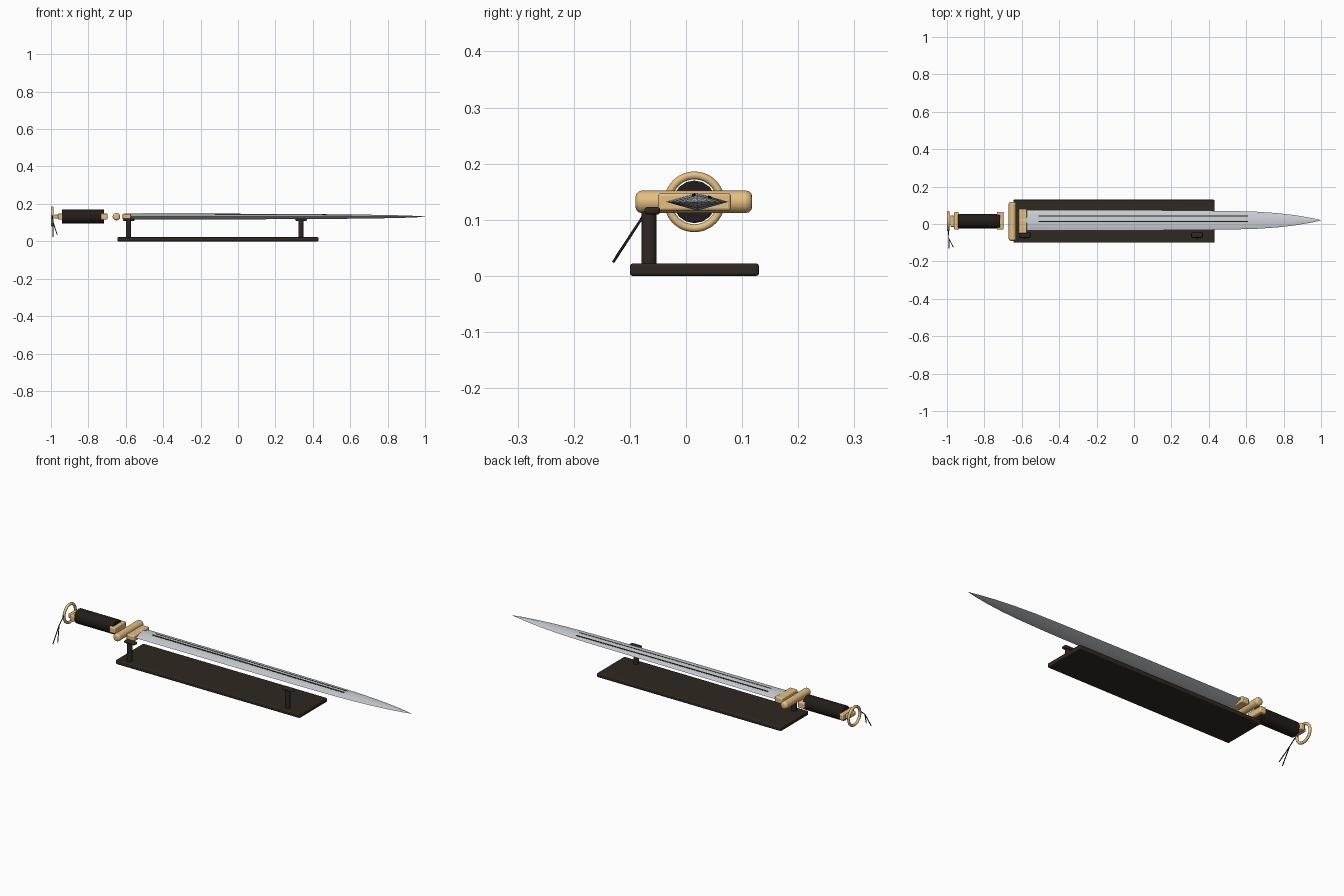
import bpy, bmesh, math
from mathutils import Vector

if "Cube" in bpy.data.objects:
    bpy.data.objects.remove(bpy.data.objects["Cube"])

CY, CZ = 0.015, 0.132  # sword axis


def material(name, rgb):
    m = bpy.data.materials.new(name)
    m.diffuse_color = (*rgb, 1)
    m.use_nodes = True
    m.node_tree.nodes["Principled BSDF"].inputs["Base Color"].default_value = m.diffuse_color
    return m


WOOD = material("dark_wood", (0.028, 0.021, 0.014))
BLACK = material("black_wrap", (0.016, 0.012, 0.009))
GOLD = material("gold", (0.78, 0.52, 0.22))
STEEL = material("steel", (0.62, 0.65, 0.68))


def finish(ob, name, mat, bevel=0, segments=3):
    ob.name = name
    ob.data.materials.append(mat)
    bpy.context.view_layer.objects.active = ob
    ob.select_set(True)
    if bevel:
        mod = ob.modifiers.new("bevel", 'BEVEL')
        mod.width, mod.segments = bevel, segments
        mod.limit_method, mod.angle_limit = 'ANGLE', math.radians(40)
    if ob.type == 'MESH':
        bpy.ops.object.shade_smooth_by_angle(angle=math.radians(35))
    ob.select_set(False)
    return ob


def box(name, x, y, z, mat, bevel=0.004):
    bpy.ops.mesh.primitive_cube_add(size=1, location=[sum(r) / 2 for r in (x, y, z)])
    ob = bpy.context.object
    for v in ob.data.vertices:
        v.co = [c * (r[1] - r[0]) for c, r in zip(v.co, (x, y, z))]
    return finish(ob, name, mat, bevel)


def rod(name, a, b, r, mat, sides=24, bevel=0):
    a, b = Vector(a), Vector(b)
    bpy.ops.mesh.primitive_cylinder_add(vertices=sides, radius=r, depth=(b - a).length, location=(a + b) / 2)
    ob = bpy.context.object
    ob.rotation_euler = (b - a).to_track_quat('Z', 'Y').to_euler()
    return finish(ob, name, mat, bevel)


def loft(name, rings, mat):
    bm = bmesh.new()
    rows = [[bm.verts.new(p) for p in ring] for ring in rings]
    n = len(rows[0])
    for r0, r1 in zip(rows, rows[1:]):
        for i in range(n):
            bm.faces.new((r0[i], r0[(i + 1) % n], r1[(i + 1) % n], r1[i]))
    bm.faces.new(rows[0])
    bm.faces.new(rows[-1])
    bmesh.ops.recalc_face_normals(bm, faces=bm.faces)
    me = bpy.data.meshes.new(name)
    bm.to_mesh(me)
    bm.free()
    ob = bpy.data.objects.new(name, me)
    bpy.context.collection.objects.link(ob)
    return finish(ob, name, mat)


# Stand: plank and two capped posts
box("stand_base", (-0.645, 0.43), (-0.10, 0.13), (0, 0.022), WOOD, 0.005)
for side, x in (("left", -0.585), ("right", 0.337)):
    rod(f"{side}_post", (x, -0.066, 0.018), (x, -0.066, 0.115), 0.0135, WOOD)
    box(f"{side}_post_cap", (x - 0.031, x + 0.031), (-0.074, -0.046), (0.109, 0.123), WOOD, 0.006)

# Blade stations: x, half width, half thickness
BY = 0.02
STATIONS = [(-0.61, 0.056, 0.016), (0.0, 0.055, 0.015), (0.5, 0.05, 0.012), (0.65, 0.046, 0.011),
            (0.77, 0.038, 0.009), (0.87, 0.026, 0.007), (0.95, 0.012, 0.004), (1.0, 0.0008, 0.0008)]


def blade_at(x):
    for (x0, w0, t0), (x1, w1, t1) in zip(STATIONS, STATIONS[1:]):
        if x <= x1:
            f = (x - x0) / (x1 - x0)
            return w0 + (w1 - w0) * f, t0 + (t1 - t0) * f


loft("blade", [[(x, BY - w, CZ), (x, BY, CZ + t), (x, BY + w, CZ), (x, BY, CZ - t)]
               for x, w, t in STATIONS], STEEL)


# Dark grooves lying along the upper face
def groove(name, d):
    rings = []
    for x in (-0.51, 0.0, 0.5, 0.61):
        w, t = blade_at(x)
        h = 0.003
        top = [(d + s * h, CZ + t * (1 - abs(d + s * h) / w)) for s in (-1, 1)]
        rings.append([(x, BY + top[0][0], top[0][1] - 0.002), (x, BY + top[1][0], top[1][1] - 0.002),
                      (x, BY + top[1][0], top[1][1] + 0.0012), (x, BY + top[0][0], top[0][1] + 0.0012)])
    loft(name, rings, BLACK)


groove("back_groove", 0.022)
groove("front_groove", -0.006)

# Guard and collars
box("blade_collar", (-0.617, -0.573), (-0.05, 0.08), (0.116, 0.147), GOLD, 0.005)
rod("crossguard", (-0.65, -0.09, CZ), (-0.65, 0.118, CZ), 0.02, GOLD, 32, 0.011)
box("grip_collar", (-0.733, -0.698), (-0.03, 0.065), (0.116, 0.148), GOLD, 0.005)

# Grip with pommel block
rod("grip", (-0.942, CY, CZ), (-0.716, CY, CZ), 0.038, BLACK, 16, 0.003)
box("pommel_collar", (-0.962, -0.938), (-0.03, 0.065), (0.116, 0.148), GOLD, 0.005)
box("pommel_neck", (-0.982, -0.958), (-0.015, 0.045), (0.122, 0.143), GOLD, 0.004)

# Pommel ring
bpy.ops.mesh.primitive_torus_add(location=(-0.993, CY, CZ), rotation=(0, math.pi / 2, 0),
                                 major_radius=0.047, minor_radius=0.007,
                                 major_segments=48, minor_segments=12)
finish(bpy.context.object, "pommel_ring", GOLD)

# Two cords hanging from the ring
for i, (x, z) in enumerate(((-0.99, 0.024), (-0.966, 0.034))):
    cu = bpy.data.curves.new("cord", 'CURVE')
    cu.dimensions = '3D'
    cu.bevel_depth, cu.bevel_resolution = 0.0023, 2
    cu.use_fill_caps = True
    sp = cu.splines.new('POLY')
    pts = [(-0.992, -0.034, 0.14), (-0.99, -0.078, 0.104), (x, -0.13 + 0.006 * i, z)]
    sp.points.add(len(pts) - 1)
    for p, co in zip(sp.points, pts):
        p.co = (*co, 1)
    ob = bpy.data.objects.new("cord", cu)
    bpy.context.collection.objects.link(ob)
    finish(ob, f"tassel_cord_{i + 1}", BLACK)
